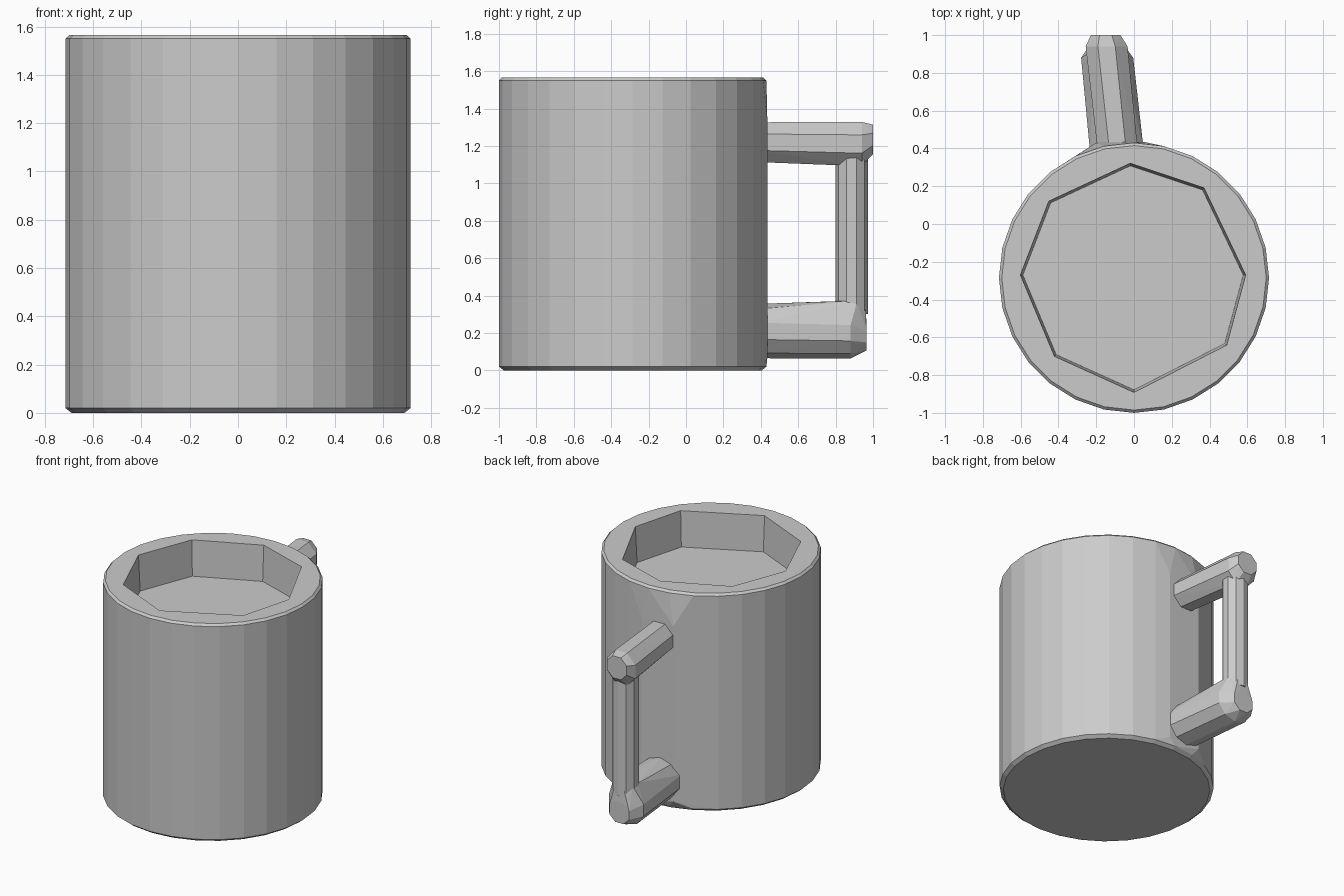
import bpy, bmesh
from math import cos, sin, pi
from mathutils import Vector

cube = bpy.data.objects.get("Cube")
if cube:
    bpy.data.objects.remove(cube, do_unlink=True)

grey = bpy.data.materials.new("ceramic_grey")
grey.use_nodes = True
colour = (0.6, 0.6, 0.6, 1)
grey.diffuse_color = colour
grey.node_tree.nodes["Principled BSDF"].inputs["Base Color"].default_value = colour


def ring(centre, rx, ry, sides, axis="Z", turn=0.0):
    """Points of an ellipse facing along Z or along Y."""
    pts = []
    for i in range(sides):
        a = 2 * pi * (i + turn) / sides
        u, v = rx * cos(a), ry * sin(a)
        pts.append(Vector(centre) + Vector((u, v, 0) if axis == "Z" else (u, 0, v)))
    return pts


def hull(name, points):
    """Solid wrapped round the given points."""
    bm = bmesh.new()
    for p in points:
        bm.verts.new(p)
    out = bmesh.ops.convex_hull(bm, input=bm.verts)
    loose = {g for g in out["geom_interior"] + out["geom_unused"]
             if isinstance(g, bmesh.types.BMVert)}
    bmesh.ops.delete(bm, geom=list(loose), context="VERTS")
    bmesh.ops.dissolve_limit(bm, angle_limit=0.01, verts=bm.verts, edges=bm.edges)
    bmesh.ops.recalc_face_normals(bm, faces=bm.faces)
    mesh = bpy.data.meshes.new(name)
    bm.to_mesh(mesh)
    bm.free()
    mesh.materials.append(grey)
    obj = bpy.data.objects.new(name, mesh)
    bpy.context.collection.objects.link(obj)
    return obj


# Mug body: faceted cylinder with softened rims and a flat pad behind the handle
HEIGHT, RADIUS, CY = 1.565, 0.715, -0.285
body_points = []
for z, r in ((0, 0.69), (0.02, RADIUS), (HEIGHT - 0.015, RADIUS), (HEIGHT, 0.70)):
    body_points += ring((0, CY, z), r, r, 28)
for z in (0.07, 1.33):
    body_points += [Vector((-0.2, 0.43, z)), Vector((0.05, 0.435, z))]
body = hull("mug_body", body_points)

# Shallow eight-cornered hollow in the top
corners = [(-0.02, 0.32), (0.37, 0.19), (0.59, -0.27), (0.49, -0.64),
           (0, -0.89), (-0.42, -0.70), (-0.6, -0.27), (-0.45, 0.12)]
cut_points = []
for z, s in ((1.31, 0.98), (1.545, 0.985), (1.575, 1.003)):
    cut_points += [Vector((x * s, CY + (y - CY) * s, z)) for x, y in corners]
cutter = hull("hollow_cutter", cut_points)
cutter.hide_render = True
cutter.hide_viewport = True
cut = body.modifiers.new("hollow", "BOOLEAN")
cut.operation = "DIFFERENCE"
cut.solver = "EXACT"
cut.object = cutter

# Upper handle arm, with a bevelled end
hull("upper_handle_arm",
     ring((-0.085, 0.38, 1.22), 0.115, 0.115, 8, "Y", 0.5)
     + ring((-0.145, 0.94, 1.21), 0.12, 0.128, 8, "Y", 0.5)
     + ring((-0.15, 1.0, 1.235), 0.085, 0.085, 8, "Y", 0.5))

# Lower handle arm, rising to a narrow elbow under the grip
hull("lower_handle_arm",
     ring((-0.09, 0.38, 0.21), 0.15, 0.145, 10, "Y", 0.5)
     + ring((-0.142, 0.88, 0.2), 0.145, 0.137, 10, "Y", 0.5)
     + ring((-0.145, 0.965, 0.18), 0.085, 0.08, 8, "Y", 0.5)
     + ring((-0.14, 0.885, 0.37), 0.085, 0.08, 8, "Z", 0.5))

# Upright grip joining the two arms
hull("handle_grip",
     ring((-0.14, 0.885, 0.3), 0.09, 0.087, 10, "Z", 0.5)
     + ring((-0.14, 0.885, 1.15), 0.09, 0.087, 10, "Z", 0.5))
